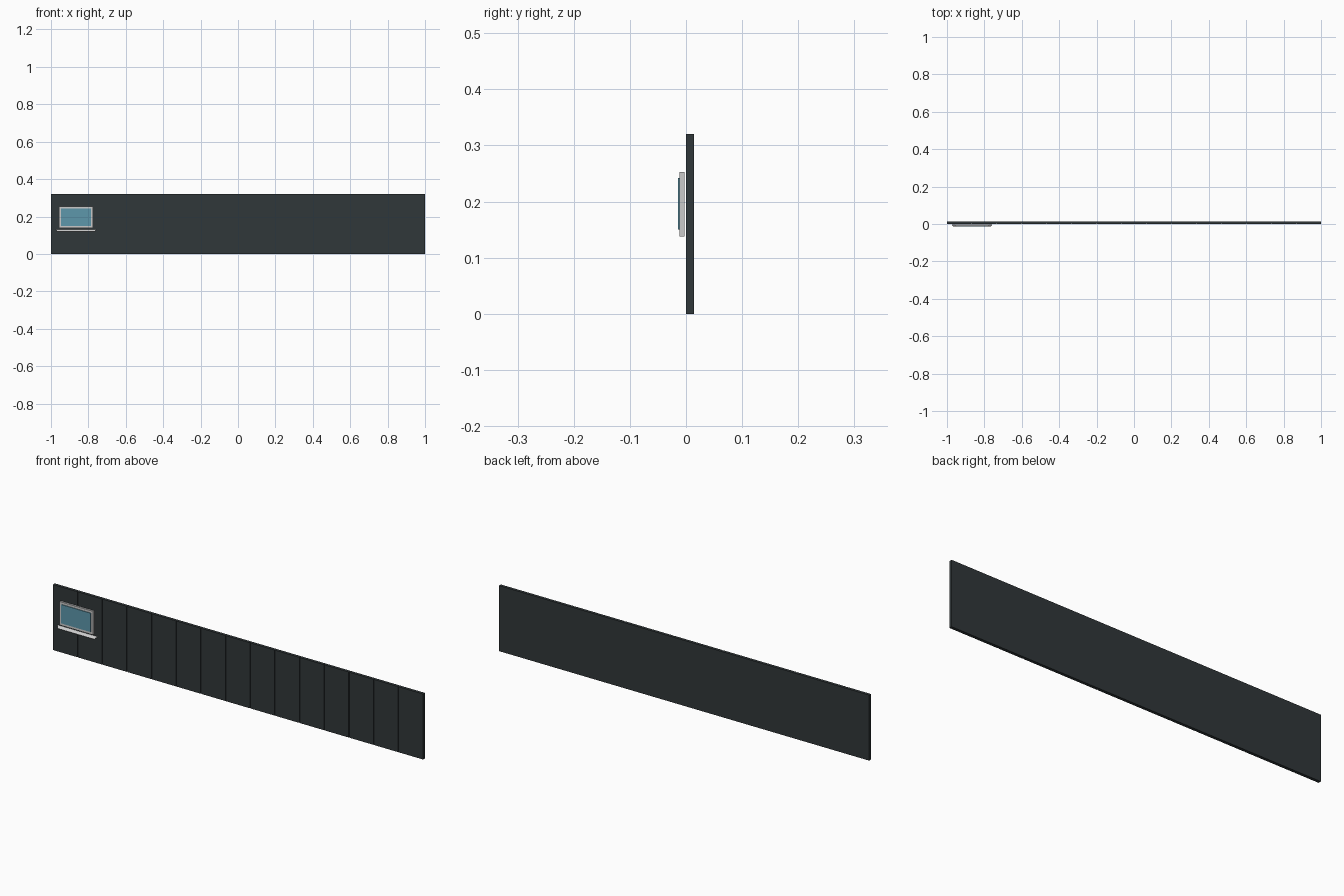
import bpy, bmesh

if "Cube" in bpy.data.objects:
    bpy.data.objects.remove(bpy.data.objects["Cube"])


def material(name, rgb):
    m = bpy.data.materials.new(name)
    m.diffuse_color = (*rgb, 1)
    m.use_nodes = True
    m.node_tree.nodes["Principled BSDF"].inputs["Base Color"].default_value = m.diffuse_color
    return m


def finish(bm, name, mat=None):
    bmesh.ops.recalc_face_normals(bm, faces=bm.faces)
    me = bpy.data.meshes.new(name)
    bm.to_mesh(me)
    bm.free()
    ob = bpy.data.objects.new(name, me)
    bpy.context.collection.objects.link(ob)
    if mat:
        me.materials.append(mat)
    return ob


def extrude_up(profile, height, name, mat=None):
    # closed outline in the xy plane pulled up along z
    bm = bmesh.new()
    face = bm.faces.new([bm.verts.new((x, y, 0)) for x, y in profile])
    ext = bmesh.ops.extrude_face_region(bm, geom=[face])
    verts = [g for g in ext["geom"] if isinstance(g, bmesh.types.BMVert)]
    bmesh.ops.translate(bm, verts=verts, vec=(0, 0, height))
    return finish(bm, name, mat)


def box(name, x0, x1, y0, y1, z0, z1, mat=None):
    ob = extrude_up([(x0, y0), (x1, y0), (x1, y1), (x0, y1)], z1 - z0, name, mat)
    ob.location.z = z0
    return ob


dark = material("dark_slate", (0.03, 0.038, 0.041))
blue = material("screen_blue", (0.11, 0.31, 0.41))

# Long fascia panel: fifteen planks divided by fine front grooves
PLANKS, GAP, DEPTH, BACK = 15, 0.0015, 0.004, 0.0145
outline = [(-1, 0)]
for i in range(1, PLANKS):
    x = -1 + 2 * i / PLANKS
    outline += [(x - GAP, 0), (x - GAP, DEPTH), (x + GAP, DEPTH), (x + GAP, 0)]
outline += [(1, 0), (1, BACK), (-1, BACK)]
extrude_up(outline, 0.32, "fascia_panel", dark)

# Laptop emblem: lid and raised screen
box("laptop_lid", -0.957, -0.775, -0.0115, -0.0025, 0.138, 0.253)
box("laptop_screen", -0.946, -0.786, -0.0145, -0.0115, 0.15, 0.242, blue)

# Laptop base: thin sloping sheet, narrower toward the front
bm = bmesh.new()
corners = [(-0.966, -0.0145, 0.12), (-0.766, -0.0145, 0.12),
           (-0.757, -0.0025, 0.131), (-0.975, -0.0025, 0.131)]
sheet = bm.faces.new([bm.verts.new(c) for c in corners])
base = finish(bm, "laptop_base")
if base.data.polygons[0].normal.y > 0:
    base.data.flip_normals()
